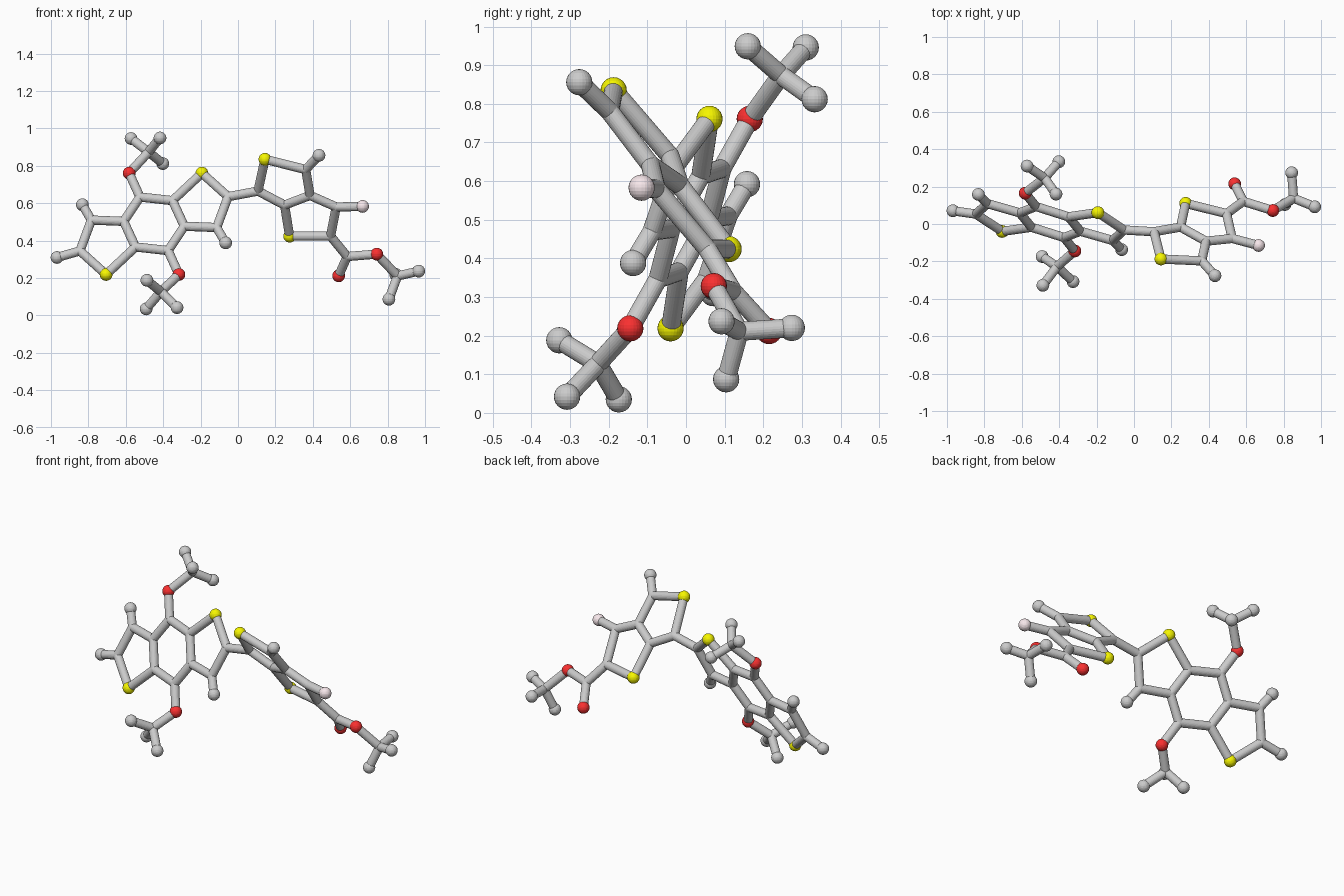
import bpy, bmesh
from mathutils import Matrix, Vector

if "Cube" in bpy.data.objects:
    bpy.data.objects.remove(bpy.data.objects["Cube"])

BALL_R, STICK_R, SIDES = 0.034, 0.0245, 24


def plane_a(x, z):
    """Point on the plane of the large left ring system."""
    return Vector((x, -0.268 * x + 0.439 * z - 0.325, z))


def plane_b(x, z):
    """Point on the tilted plane of the right ring system."""
    return Vector((x, -0.2495 * x - 0.804 * z + 0.52, z))


atoms, bonds = {}, []


def atom(name, kind, pos):
    atoms[name] = (kind, Vector(pos))


def chain(text):
    names = text.split()
    bonds.extend(zip(names, names[1:]))


# Left fused rings: half the atoms, the rest by point symmetry
CX, CZ = -0.449, 0.490
for name, kind, x, z in [
    ("top", "joint", -0.524, 0.633), ("fuse", "joint", -0.350, 0.614),
    ("inner", "joint", -0.287, 0.477), ("sulfur", "sulfur", -0.193, 0.761),
    ("link", "joint", -0.053, 0.635), ("side", "joint", -0.114, 0.470),
    ("side_h", "end", -0.066, 0.388), ("oxy", "oxygen", -0.582, 0.761),
]:
    atom(name + "1", kind, plane_a(x, z))
    atom(name + "2", kind, plane_a(2 * CX - x, 2 * CZ - z))
atom("link_h", "end", plane_a(-0.968, 0.31))
chain("top1 fuse1 inner1 top2 fuse2 inner2 top1")
for i in "12":
    chain(f"fuse{i} sulfur{i} link{i} side{i} inner{i}")
    chain(f"side{i} side_h{i}")
    chain(f"top{i} oxy{i}")
chain("link2 link_h")

# Right fused rings
for name, kind, x, z in [
    ("p1", "joint", 0.107, 0.665), ("s3", "sulfur", 0.144, 0.835),
    ("p2", "joint", 0.362, 0.78), ("p2_h", "end", 0.433, 0.856),
    ("p3", "joint", 0.385, 0.642), ("p4", "joint", 0.249, 0.59),
    ("s4", "sulfur", 0.276, 0.424), ("p5", "joint", 0.495, 0.424),
    ("p6", "joint", 0.525, 0.580), ("fluor", "fluorine", 0.666, 0.583),
    ("ester", "joint", 0.584, 0.315),
]:
    atom(name, kind, plane_b(x, z))
chain("link1 p1 s3 p2 p3 p4 p1")
chain("p4 s4 p5 p6 p3")
chain("p2 p2_h")
chain("p6 fluor")
chain("p5 ester")
atom("oxy_double", "oxygen", (0.538, 0.215, 0.212))
atom("oxy3", "oxygen", (0.742, 0.072, 0.328))
chain("oxy_double ester oxy3")

# Three-pronged end groups on the single oxygens
for i, centre, tips in [
    (1, (-0.478, 0.246, 0.874),
     [(-0.572, 0.31, 0.946), (-0.417, 0.16, 0.949), (-0.402, 0.333, 0.812)]),
    (2, (-0.412, -0.228, 0.127),
     [(-0.326, -0.308, 0.042), (-0.491, -0.174, 0.035), (-0.487, -0.328, 0.188)]),
    (3, (0.853, 0.138, 0.211),
     [(0.966, 0.092, 0.237), (0.843, 0.274, 0.22), (0.807, 0.104, 0.087)]),
]:
    atom(f"m{i}", "joint", centre)
    chain(f"oxy{i} m{i}")
    for k, tip in enumerate(tips):
        atom(f"m{i}_{k}", "end", tip)
        chain(f"m{i} m{i}_{k}")


def finish(name, bm, color=None):
    mesh = bpy.data.meshes.new(name)
    bm.to_mesh(mesh)
    bm.free()
    obj = bpy.data.objects.new(name, mesh)
    bpy.context.collection.objects.link(obj)
    if color:
        mat = bpy.data.materials.new(name + "_color")
        mat.diffuse_color = color
        mat.use_nodes = True
        mat.node_tree.nodes["Principled BSDF"].inputs["Base Color"].default_value = mat.diffuse_color
        mesh.materials.append(mat)


# Balls, one object per kind of atom
for kind, name, radius, color in [
    ("joint", "stick_joints", STICK_R, None),
    ("end", "grey_end_balls", BALL_R, None),
    ("sulfur", "yellow_balls", BALL_R, (0.93, 0.93, 0.0, 1)),
    ("oxygen", "red_balls", BALL_R, (0.95, 0.03, 0.03, 1)),
    ("fluorine", "pink_ball", BALL_R, (0.93, 0.80, 0.83, 1)),
]:
    bm = bmesh.new()
    for k, pos in atoms.values():
        if k == kind:
            bmesh.ops.create_uvsphere(bm, u_segments=SIDES, v_segments=SIDES // 2,
                                      radius=radius, matrix=Matrix.Translation(pos))
    finish(name, bm, color)

# Sticks between the atoms
bm = bmesh.new()
for a, b in bonds:
    pa, pb = atoms[a][1], atoms[b][1]
    axis = pb - pa
    turn = axis.to_track_quat("Z", "Y").to_matrix().to_4x4()
    bmesh.ops.create_cone(bm, cap_ends=True, segments=SIDES, radius1=STICK_R,
                          radius2=STICK_R, depth=axis.length,
                          matrix=Matrix.Translation((pa + pb) / 2) @ turn)
finish("sticks", bm)
